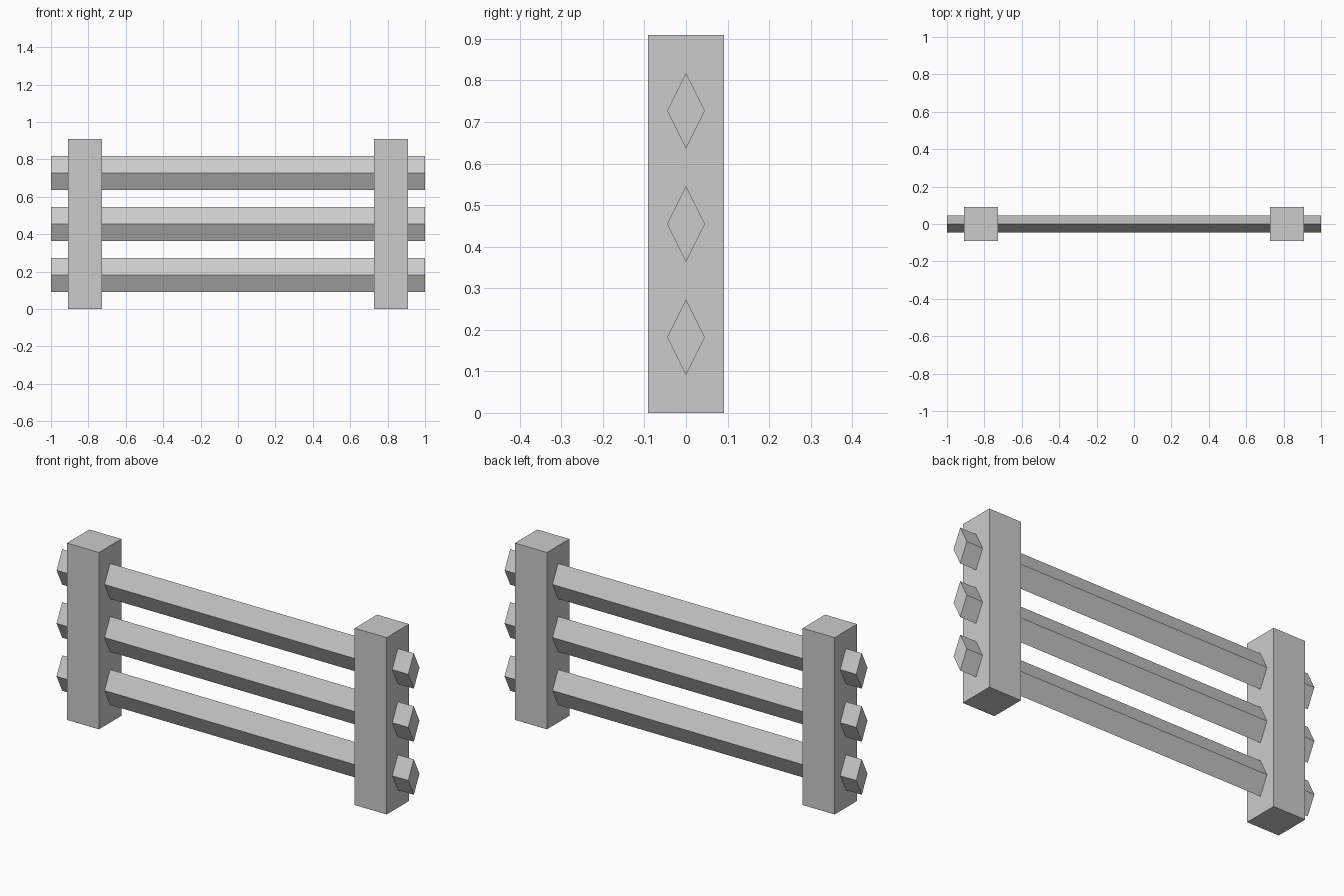
import bpy, bmesh
from mathutils import Vector

if "Cube" in bpy.data.objects:
    bpy.data.objects.remove(bpy.data.objects["Cube"])

U = 2 / 11  # module: post width, also the rail height


def prism(name, profile, direction):
    """Extrude a closed planar profile along a direction into a capped solid."""
    bm = bmesh.new()
    face = bm.faces.new([bm.verts.new(p) for p in profile])
    ext = bmesh.ops.extrude_face_region(bm, geom=[face], use_keep_orig=True)
    verts = [g for g in ext["geom"] if isinstance(g, bmesh.types.BMVert)]
    bmesh.ops.translate(bm, verts=verts, vec=Vector(direction))
    bmesh.ops.recalc_face_normals(bm, faces=bm.faces)
    mesh = bpy.data.meshes.new(name)
    bm.to_mesh(mesh)
    bm.free()
    obj = bpy.data.objects.new(name, mesh)
    bpy.context.collection.objects.link(obj)
    return obj


# Square posts
h = U / 2
for side, x in (("left", -4.5 * U), ("right", 4.5 * U)):
    square = [(x - h, -h, 0), (x + h, -h, 0), (x + h, h, 0), (x - h, h, 0)]
    prism(f"{side}_post", square, (0, 0, 5 * U))

# Diamond-section rails running through both posts
for label, z in (("lower", U), ("middle", 2.5 * U), ("upper", 4 * U)):
    diamond = [(-1, 0, z - h), (-1, h / 2, z), (-1, 0, z + h), (-1, -h / 2, z)]
    prism(f"{label}_rail", diamond, (2, 0, 0))
